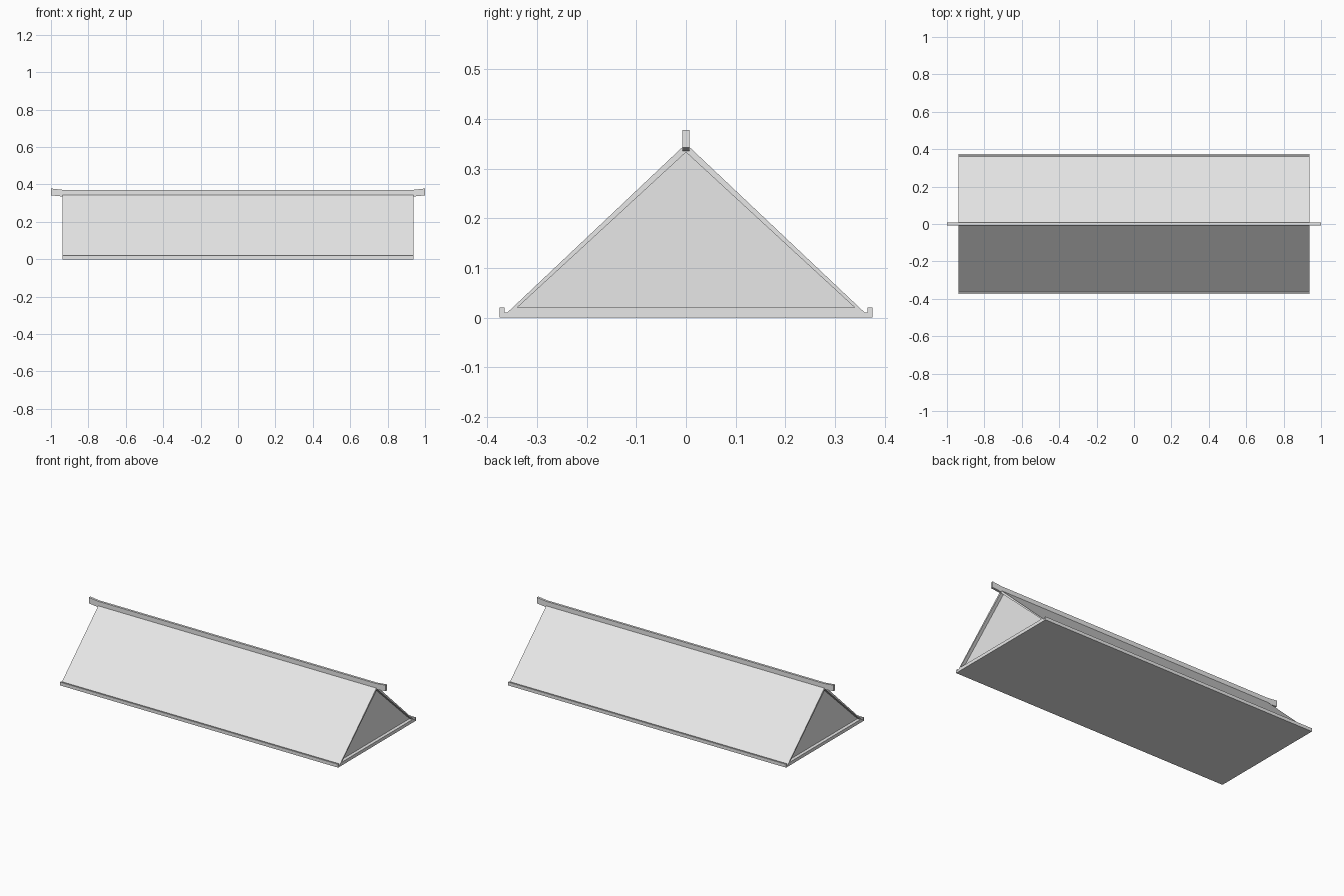
import bpy
import bmesh

cube = bpy.data.objects.get("Cube")
if cube:
    bpy.data.objects.remove(cube, do_unlink=True)

# Single light grey material
grey = bpy.data.materials.new("light_grey")
grey.use_nodes = True
colour = (0.8, 0.8, 0.8, 1)
grey.diffuse_color = colour
grey.node_tree.nodes["Principled BSDF"].inputs["Base Color"].default_value = colour

HALF = 0.937      # half length of the body
RECESS = 0.02     # depth of the end panels


def prism(name, points, depth):
    """Extrude a closed 3D outline along the given vector."""
    bm = bmesh.new()
    face = bm.faces.new([bm.verts.new(p) for p in points])
    new = bmesh.ops.extrude_face_region(bm, geom=[face])["geom"]
    verts = [v for v in new if isinstance(v, bmesh.types.BMVert)]
    bmesh.ops.translate(bm, verts=verts, vec=depth)
    bmesh.ops.recalc_face_normals(bm, faces=bm.faces)
    mesh = bpy.data.meshes.new(name)
    bm.to_mesh(mesh)
    bm.free()
    mesh.materials.append(grey)
    obj = bpy.data.objects.new(name, mesh)
    bpy.context.collection.objects.link(obj)
    return obj


def along_x(name, profile, start, end):
    return prism(name, [(start, y, z) for y, z in profile], (end - start, 0, 0))


# Floor tray with a raised lip and gutter along each long side
half_floor = [(0.375, 0), (0.375, 0.02), (0.365, 0.02), (0.365, 0.01),
              (0.36, 0.01), (0.34, 0.02)]
floor = half_floor + [(-y, z) for y, z in reversed(half_floor)]
along_x("floor_tray", floor, -HALF, HALF)

# Two sloping roof panels
slope = [(0.36, 0.01), (0, 0.35), (0, 0.333), (0.34, 0.02)]
for side, name in ((-1, "front_roof_panel"), (1, "back_roof_panel")):
    along_x(name, [(side * y, z) for y, z in slope], -HALF, HALF)

# Recessed triangular end panels
gable = [(-0.34, 0.02), (0.34, 0.02), (0, 0.333)]
for side, name in ((-1, "right_end_panel"), (1, "left_end_panel")):
    outer = side * (HALF - RECESS)
    along_x(name, gable, outer - side * RECESS, outer)

# Ridge beam with upturned ends
top = [(1.0, 0.378), (0.935, 0.371)]
bottom = [(0.935, 0.335), (1.0, 0.342)]
outline = (top + [(-x, z) for x, z in reversed(top)]
           + [(-x, z) for x, z in reversed(bottom)] + bottom)
prism("ridge_beam", [(x, -0.007, z) for x, z in outline], (0, 0.014, 0))
